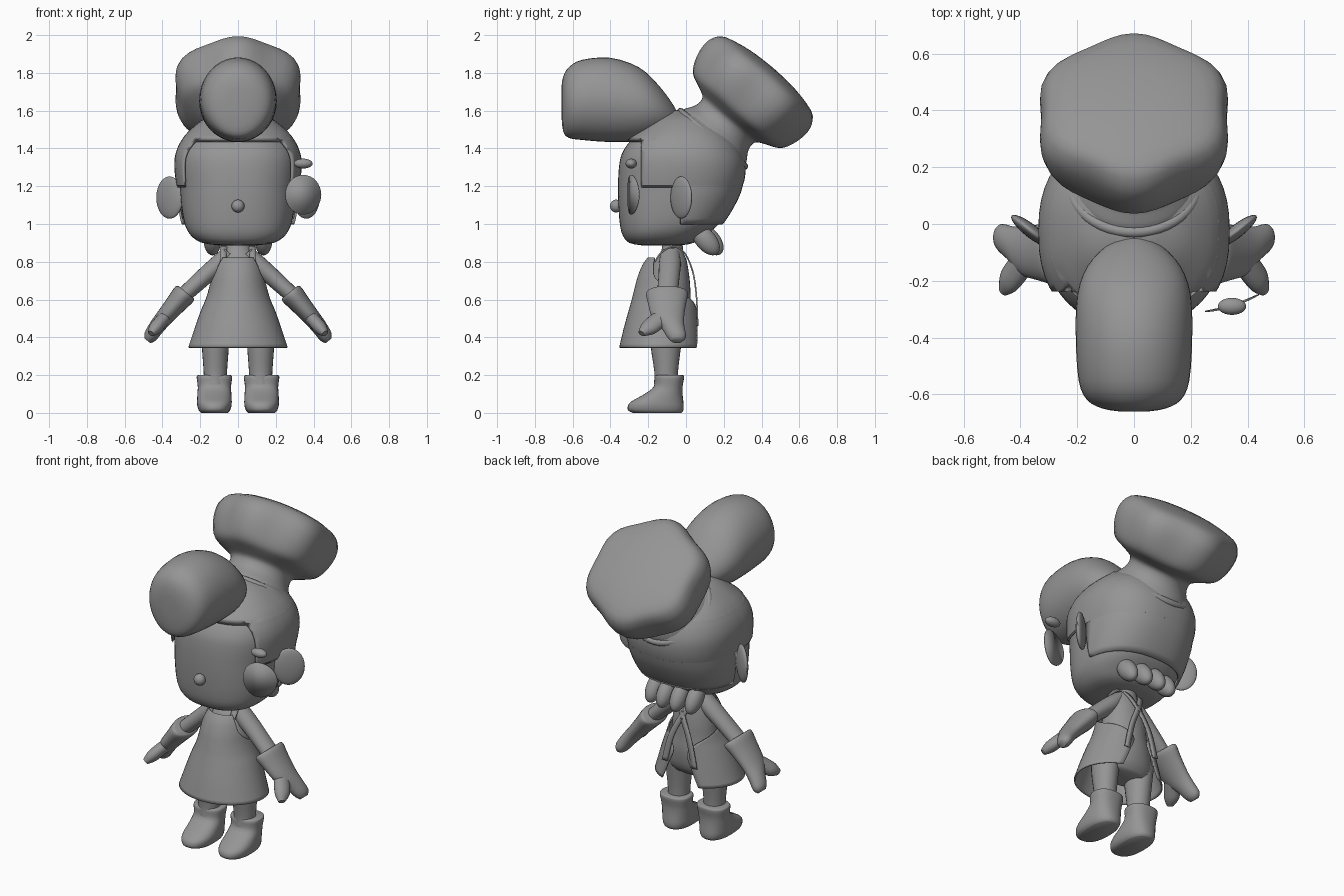
import bpy, bmesh, math
from math import sin, cos, radians
from mathutils import Vector, Matrix

if "Cube" in bpy.data.objects:
    bpy.data.objects.remove(bpy.data.objects["Cube"], do_unlink=True)

grey = bpy.data.materials.new("plain_grey")
grey.use_nodes = True
GREY = (0.3, 0.3, 0.3, 1)
grey.diffuse_color = GREY
grey.node_tree.nodes["Principled BSDF"].inputs["Base Color"].default_value = GREY

X, Y, Z = Vector((1, 0, 0)), Vector((0, 1, 0)), Vector((0, 0, 1))


def finish(name, bm, mirror=False, thick=0, angle=50):
    bmesh.ops.recalc_face_normals(bm, faces=bm.faces)
    me = bpy.data.meshes.new(name)
    bm.to_mesh(me)
    bm.free()
    me.materials.append(grey)
    ob = bpy.data.objects.new(name, me)
    bpy.context.collection.objects.link(ob)
    bpy.ops.object.select_all(action='DESELECT')
    ob.select_set(True)
    bpy.context.view_layer.objects.active = ob
    bpy.ops.object.shade_smooth_by_angle(angle=radians(angle))
    if thick:
        mod = ob.modifiers.new("thickness", 'SOLIDIFY')
        mod.thickness, mod.offset = thick, 0
    if mirror:
        ob.modifiers.new("mirror", 'MIRROR')
    return ob


def spline(rows, steps):
    """Smoothly resample a list of equal-length tuples."""
    pts = [Vector(r) for r in rows]
    out = []
    for i in range(len(pts) - 1):
        a, b = pts[max(i - 1, 0)], pts[i]
        c, d = pts[i + 1], pts[min(i + 2, len(pts) - 1)]
        for k in range(steps):
            t = k / steps
            out.append(b + (c - a) * (t / 2) + (2 * a - 5 * b + 4 * c - d) * (t * t / 2)
                       + (3 * b - a - 3 * c + d) * (t ** 3 / 2))
    return out + [pts[-1]]


def power(v, e):
    return math.copysign(abs(v) ** e, v)


def loft(rows, u=X, v=Y, seg=32, e=2.0, steps=3, lobes=0):
    """Rows are x, y, z, half size along u, half size along v."""
    bm, rings = bmesh.new(), []
    for r in spline(rows, steps):
        ring = []
        for i in range(seg):
            a = 2 * math.pi * i / seg
            k = 1 + lobes * max(r[3] - 0.24, 0) * cos(6 * a - math.pi)
            p = Vector(r[:3]) + k * (u * r[3] * power(cos(a), 2 / e) + v * r[4] * power(sin(a), 2 / e))
            ring.append(bm.verts.new(p))
        rings.append(ring)
    for p, q in zip(rings, rings[1:]):
        for i in range(seg):
            j = (i + 1) % seg
            bm.faces.new((p[i], p[j], q[j], q[i]))
    bm.faces.new(rings[0])
    bm.faces.new(rings[-1])
    return bm


def upright(rows, x=0):
    """Rows of z, half width, front y, back y."""
    return [(x, (f + b) / 2, z, w, (b - f) / 2) for z, w, f, b in rows]


def ball(name, loc, size, rot=None, mirror=False):
    bm = bmesh.new()
    bmesh.ops.create_uvsphere(bm, u_segments=24, v_segments=14, radius=1)
    m = Matrix.Translation(loc) @ (rot or Matrix()) @ Matrix.Diagonal((*size, 1))
    bmesh.ops.transform(bm, matrix=m, verts=bm.verts)
    finish(name, bm, mirror)


# Head
head = upright([(.885, .08, -.22, -.04), (.9, .19, -.30, .04), (.94, .25, -.335, .1), (1.0, .282, -.35, .175),
                (1.1, .3, -.358, .24), (1.2, .308, -.36, .283), (1.3, .318, -.355, .298),
                (1.37, .312, -.34, .285), (1.44, .282, -.295, .25), (1.5, .23, -.22, .19),
                (1.56, .15, -.14, .12), (1.595, .05, -.06, .03)])
finish("head", loft(head, seg=48, e=2.4))

# Hair cap with a face opening
bm = loft([(x, y, z, a + .013, b + .013) for x, y, z, a, b in head], seg=48, e=2.4)
for co, no in (((0, -.235, 0), Y), ((0, -.03, 0), Y), ((0, 0, 1.2), Z), ((0, 0, 1.44), Z), ((0, 0, 1.0), Z)):
    bmesh.ops.bisect_plane(bm, geom=bm.verts[:] + bm.edges[:] + bm.faces[:], plane_co=co, plane_no=no)


def is_hair(c):
    return c.z > 1.44 or (c.z > 1.2 and c.y > -.235) or (c.z > 1.0 and c.y > -.03)


bare = [f for f in bm.faces if not is_hair(f.calc_center_median())]
bmesh.ops.delete(bm, geom=bare, context='FACES')
finish("hair_cap", bm, thick=.012)

# Big forelock
lock = [(-.66, 1.65, .05, .07), (-.65, 1.635, .11, .145), (-.62, 1.643, .165, .187), (-.55, 1.657, .195, .212),
        (-.4, 1.657, .205, .223), (-.25, 1.635, .2, .195), (-.15, 1.605, .165, .135),
        (-.08, 1.575, .1, .075), (-.045, 1.57, .03, .02)]
finish("forelock", loft([(0, y, z, w, h) for y, z, w, h in lock], X, Z, seg=40))

# Nape curls
tilt = Matrix.Rotation(radians(40), 4, 'X')
for name, x, y in (("inner_curl", .046, .125), ("outer_curl", .135, .105)):
    ball(name, (x, y, .915), (.047, .055, .095), tilt, True)

# Chef hat: tilted crown and band
axis, slope = Vector((0, .65, .76)), Vector((0, .76, -.65))
base = Vector((0, .14, 1.45))
crown = [(.225, -.03), (.218, .02), (.187, .07), (.178, .11), (.19, .14), (.24, .165), (.295, .195), (.325, .25),
         (.342, .33), (.335, .4), (.29, .455), (.15, .487), (.01, .495)]
finish("hat_crown", loft([(*(base + axis * h), r, r) for r, h in crown], X, slope, seg=48, lobes=.45))
bpy.ops.mesh.primitive_torus_add(major_radius=.222, minor_radius=.02, major_segments=48, minor_segments=12,
                                 location=base, rotation=axis.to_track_quat('Z', 'Y').to_euler())
band = bpy.context.object
band.name = "hat_band"
band.data.materials.append(grey)
bpy.ops.object.shade_smooth_by_angle(angle=radians(50))

# Ears, nose, brow and eye plate
ball("ear", (.362, -.025, 1.14), (.088, .024, .112), Matrix.Rotation(radians(38), 4, 'Z'), True)
ball("nose", (0, -.37, 1.095), (.034, .032, .034))
ball("brow", (.345, -.29, 1.32), (.05, .03, .026))
bm = bmesh.new()
bmesh.ops.create_circle(bm, cap_ends=True, segments=32, radius=1)
for vert in bm.verts:
    s, t = vert.co.x, vert.co.y
    vert.co = (.345 + .095 * s, -.29 + .03 * s + .012 * s * s, 1.155 + .105 * t)
finish("eye_plate", bm, thick=.005)

# Torso with neck
finish("torso", loft(upright([(.37, .16, -.18, -.02), (.42, .185, -.21, .015), (.52, .17, -.215, .03),
                              (.6, .14, -.205, .025), (.7, .13, -.2, .02), (.8, .105, -.17, .005),
                              (.86, .07, -.13, -.015), (.95, .055, -.12, -.02)])))

# Legs and boots
finish("leg", loft(upright([(.15, .06, -.17, -.04), (.22, .062, -.168, -.042), (.36, .072, -.188, -.025),
                            (.46, .075, -.19, -.01)], .12), seg=24), True)
finish("boot", loft(upright([(0, .07, -.28, -.025), (.012, .082, -.305, -.015), (.035, .09, -.308, -.012),
                             (.06, .092, -.29, -.014), (.1, .09, -.22, -.018), (.14, .088, -.17, -.018),
                             (.19, .094, -.165, -.01), (.2, .085, -.155, -.018)], .125), e=2.4), True)

# Arms, gloves and thumbs
across = Vector((.78, 0, .63))
finish("arm", loft([(.05, -.085, .85, .035, .05), (.1, -.085, .79, .05, .058), (.18, -.09, .72, .047, .056),
                    (.29, -.1, .62, .042, .055)], across, Y, seg=24), True)
finish("glove", loft([(.275, -.1, .64, .05, .1), (.285, -.1, .628, .062, .112), (.33, -.1, .575, .055, .1),
                      (.39, -.095, .505, .046, .085), (.43, -.07, .455, .042, .062),
                      (.465, -.05, .405, .036, .05), (.48, -.048, .382, .02, .03)], across, Y, seg=28), True)
finish("thumb", loft([(.375, -.11, .52, .035, .05), (.41, -.16, .48, .036, .05), (.44, -.2, .445, .034, .045),
                      (.46, -.235, .42, .018, .02)], across, Vector((.35, .85, -.4)), seg=20), True)

# Apron: open at the back, narrowing to a bib; last value is the wrap angle
apron = spline([(.345, .26, -.35, .08, 152), (.45, .225, -.325, .07, 160), (.54, .193, -.3, .06, 166),
                (.6, .168, -.283, .055, 145), (.66, .15, -.268, .05, 95), (.72, .138, -.252, .04, 66),
                (.78, .122, -.228, .03, 56), (.82, .105, -.2, .01, 48)], 4)
bm, prev, n = bmesh.new(), None, 40
for z, w, front, back, wrap in apron:
    ring = []
    for i in range(n + 1):
        a = radians(wrap) * (2 * i / n - 1)
        ring.append(bm.verts.new((w * sin(a), (front + back) / 2 - (back - front) / 2 * cos(a), z)))
    if prev:
        for i in range(n):
            bm.faces.new((prev[i], prev[i + 1], ring[i + 1], ring[i]))
    prev = ring
finish("apron", bm, thick=.008)

# Shoulder straps crossing over the back
bm, prev = bmesh.new(), None
strap = [(.078, -.165, .80), (.078, -.13, .85), (.07, -.07, .88), (.05, -.01, .85), (0, .035, .75),
         (-.06, .055, .62), (-.1, .062, .46)]
for p in spline(strap, 5):
    pair = [bm.verts.new(p + X * s) for s in (-.018, .018)]
    if prev:
        bm.faces.new((prev[0], prev[1], pair[1], pair[0]))
    prev = pair
finish("apron_strap", bm, mirror=True, thick=.008)
